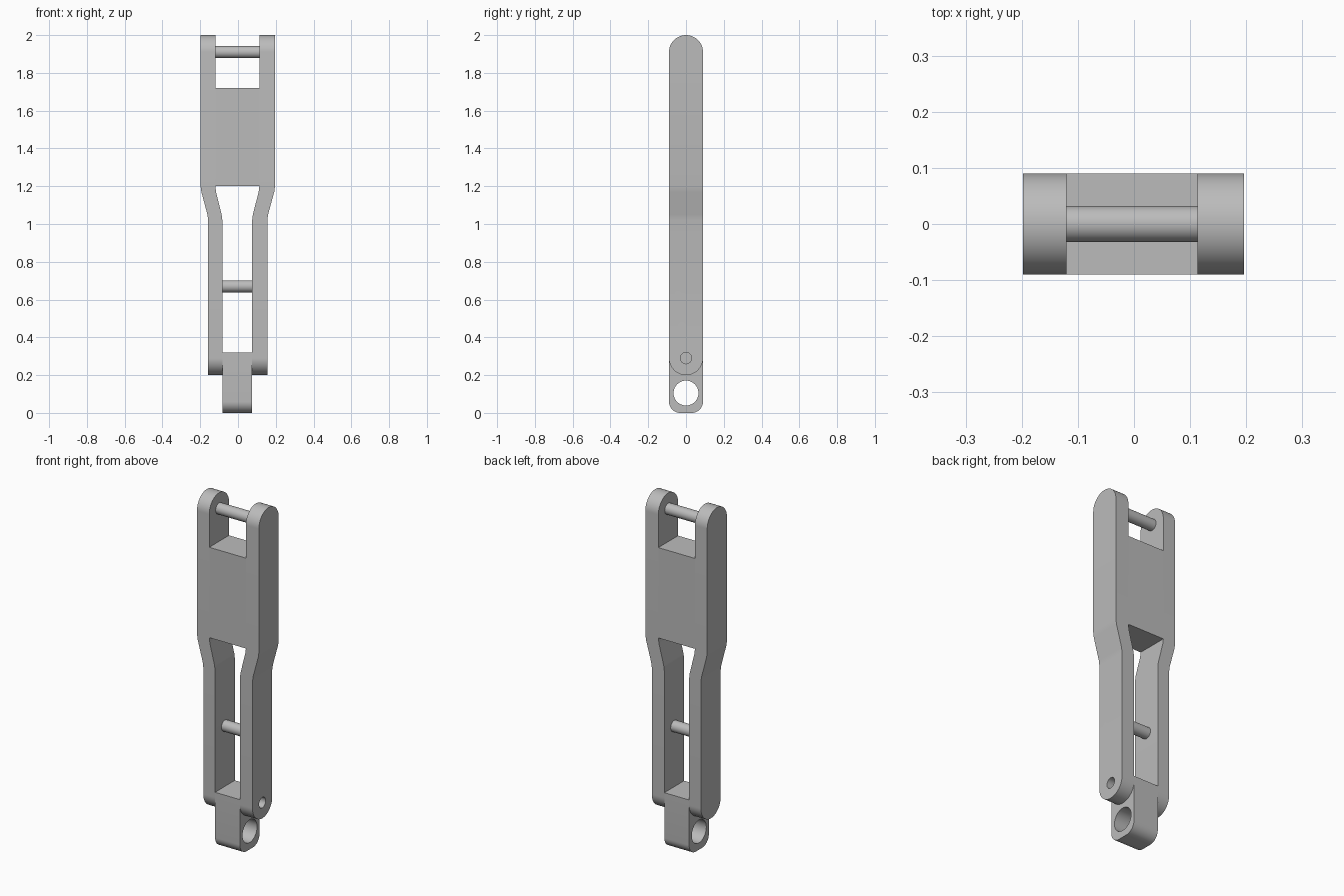
import bpy, bmesh, math
from mathutils import Matrix

cube = bpy.data.objects.get("Cube")
if cube:
    bpy.data.objects.remove(cube, do_unlink=True)

HALF = 0.09      # half thickness, also the radius of the arm ends
TOP, FOOT = 1.91, 0.29   # centres of the rounded arm ends

grey = bpy.data.materials.new("steel_grey")
grey.use_nodes = True
grey.diffuse_color = (0.5, 0.5, 0.5, 1)
grey.node_tree.nodes["Principled BSDF"].inputs["Base Color"].default_value = (0.5, 0.5, 0.5, 1)


def finish(name, bm, smooth=True):
    bmesh.ops.remove_doubles(bm, verts=bm.verts, dist=1e-5)
    bmesh.ops.recalc_face_normals(bm, faces=bm.faces)
    mesh = bpy.data.meshes.new(name)
    bm.to_mesh(mesh)
    bm.free()
    mesh.materials.append(grey)
    ob = bpy.data.objects.new(name, mesh)
    bpy.context.collection.objects.link(ob)
    if smooth:
        activate(ob)
        bpy.ops.object.shade_smooth_by_angle(angle=math.radians(30))
    return ob


def activate(ob):
    bpy.ops.object.select_all(action='DESELECT')
    ob.select_set(True)
    bpy.context.view_layer.objects.active = ob


def box(name, x0, x1, z0, z1):
    bm = bmesh.new()
    bmesh.ops.create_cube(bm, size=1, matrix=Matrix.Translation(((x0 + x1) / 2, 0, (z0 + z1) / 2))
                          @ Matrix.Diagonal((x1 - x0, 2 * HALF, z1 - z0, 1)))
    return finish(name, bm, False)


def rod(name, x0, x1, z, r):
    bm = bmesh.new()
    bmesh.ops.create_cone(bm, cap_ends=True, segments=40, radius1=r, radius2=r, depth=x1 - x0,
                          matrix=Matrix.Translation(((x0 + x1) / 2, 0, z))
                          @ Matrix.Rotation(math.pi / 2, 4, 'Y'))
    return finish(name, bm)


def drill(ob, x0, x1, z, r):
    cutter = rod("hole_cutter", x0, x1, z, r)
    cutter.hide_render = True
    mod = ob.modifiers.new("hole", 'BOOLEAN')
    mod.operation, mod.solver, mod.object = 'DIFFERENCE', 'EXACT', cutter
    activate(ob)
    bpy.ops.object.modifier_apply(modifier=mod.name)
    bpy.data.objects.remove(cutter, do_unlink=True)
    bpy.ops.object.shade_smooth_by_angle(angle=math.radians(30))


def arm(name, low, high):
    """Loft a bar upward: round foot, slight outward bend, round head."""
    steps = 16
    arc = [math.pi / 2 * i / steps for i in range(steps + 1)]
    rings = [(0, FOOT - HALF * math.cos(a), HALF * math.sin(a)) for a in arc]
    rings += [(t, z, HALF) for t, z in ((0, 1.02), (.1, 1.05), (.9, 1.17), (1, 1.2))]
    rings += [(1, TOP + HALF * math.sin(a), HALF * math.cos(a)) for a in arc]
    bm = bmesh.new()
    last = None
    for t, z, y in rings:
        x0, x1 = (a + (b - a) * t for a, b in zip(low, high))
        y = max(y, 1e-4)
        ring = [bm.verts.new(p) for p in ((x0, -y, z), (x1, -y, z), (x1, y, z), (x0, y, z))]
        if last:
            for i in range(4):
                j = (i + 1) % 4
                bm.faces.new((last[i], last[j], ring[j], ring[i]))
        else:
            bm.faces.new(ring[::-1])
        last = ring
    bm.faces.new(last)
    return finish(name, bm)


# Two side arms, with a blind pin hole in the left foot
left_arm = arm("left_arm", (.075, .155), (.113, .196))
right_arm = arm("right_arm", (-.158, -.083), (-.198, -.12))
drill(left_arm, .0751, .25, FOOT, .03)

# Solid web between the arms
box("centre_web", -.12, .113, 1.2, 1.72)

# Cross pins
rod("upper_pin", -.13, .12, TOP, .032)
rod("lower_pin", -.09, .08, .67, .032)

# Bottom lug: rounded lower corners and a large eye
lug = box("bottom_lug", -.083, .075, 0, .32)
bm = bmesh.new()
bm.from_mesh(lug.data)
corners = [e for e in bm.edges if all(v.co.z < .01 for v in e.verts)
           and abs(e.verts[0].co.y - e.verts[1].co.y) < .01]
bmesh.ops.bevel(bm, geom=corners, offset=.06, segments=10, profile=.5, affect='EDGES')
bm.to_mesh(lug.data)
bm.free()
drill(lug, -.2, .2, .105, .066)
